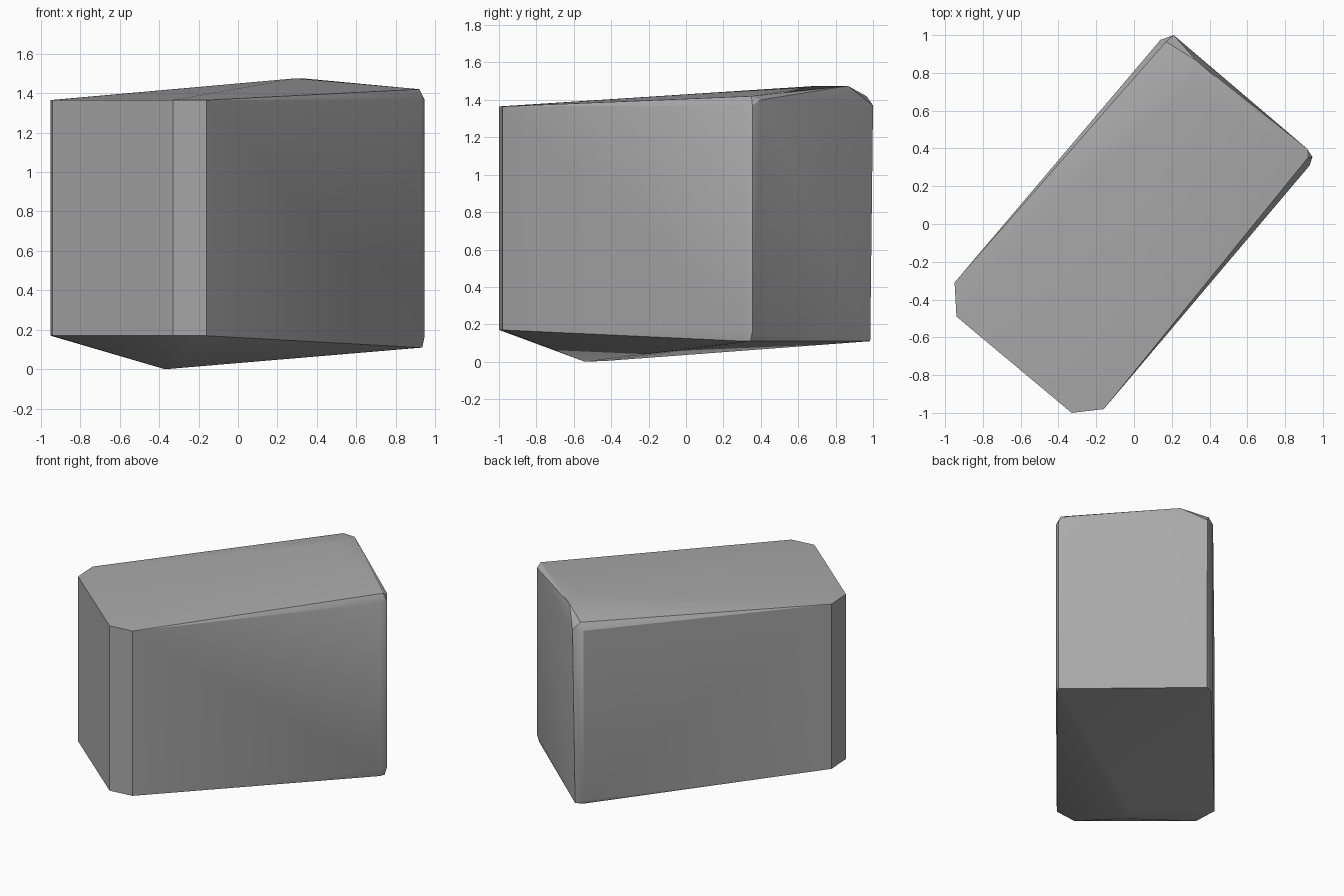
import bpy
import bmesh
import math
from mathutils import Vector

# Remove the default object
default_object = bpy.data.objects.get("Cube")
if default_object:
    bpy.data.objects.remove(default_object, do_unlink=True)


def make_material(name, colour):
    material = bpy.data.materials.new(name)
    material.use_nodes = True
    material.diffuse_color = colour
    shader = next(node for node in material.node_tree.nodes
                  if node.type == "BSDF_PRINCIPLED")
    shader.inputs["Base Color"].default_value = colour
    return material


def uprights(footprint, bottom, top):
    """Vertical corner edges standing on a footprint."""
    return [Vector((x, y, z)) for x, y in footprint for z in (bottom, top)]


def build_stone(name, corners, material):
    """Wrap a faceted block around its corner points."""
    mesh = bpy.data.meshes.new(name)
    bm = bmesh.new()
    for corner in corners:
        bm.verts.new(corner)
    hull = bmesh.ops.convex_hull(bm, input=bm.verts[:])
    unused = [item for item in hull["geom_interior"]
              if isinstance(item, bmesh.types.BMVert)]
    bmesh.ops.delete(bm, geom=unused, context="VERTS")
    bmesh.ops.dissolve_limit(bm, angle_limit=math.radians(0.5),
                             verts=bm.verts[:], edges=bm.edges[:])
    bmesh.ops.recalc_face_normals(bm, faces=bm.faces[:])
    bm.to_mesh(mesh)
    bm.free()
    mesh.materials.append(material)
    stone = bpy.data.objects.new(name, mesh)
    bpy.context.collection.objects.link(stone)
    return stone


# Front end: two chamfered upright corners
corners = uprights([(-.95, -.31), (-.94, -.49), (-.33, -1), (-.16, -.98)],
                   bottom=.17, top=1.365)

# Back end: worn upright corners, left side then right side
corners += uprights([(.945, .355), (.93, .31)], bottom=.16, top=1.37)
corners += uprights([(.14, .975)], bottom=.14, top=1.37)
corners += [Vector(point) for point in (
    (.21, 1, 1.37), (.17, .965, 1.42), (.2, .985, .11), (.15, .965, .11),
    (.92, .35, 1.42), (.915, .4, 1.4), (.935, .345, .11), (.92, .31, .11))]

# Raised crown on top and low keel underneath
corners += [Vector((.33, .865, 1.475)), Vector((.29, .7, 1.475))]
corners += [Vector((-.37, -.54, 0)), Vector((-.32, -.42, .005))]

stone_grey = make_material("stone grey", (.4, .4, .4, 1))
stone = build_stone("stone_block", corners, stone_grey)

# Soft shading across shallow facets, crisp main edges
bpy.ops.object.select_all(action="DESELECT")
stone.select_set(True)
bpy.context.view_layer.objects.active = stone
bpy.ops.object.shade_smooth_by_angle(angle=math.radians(30))
